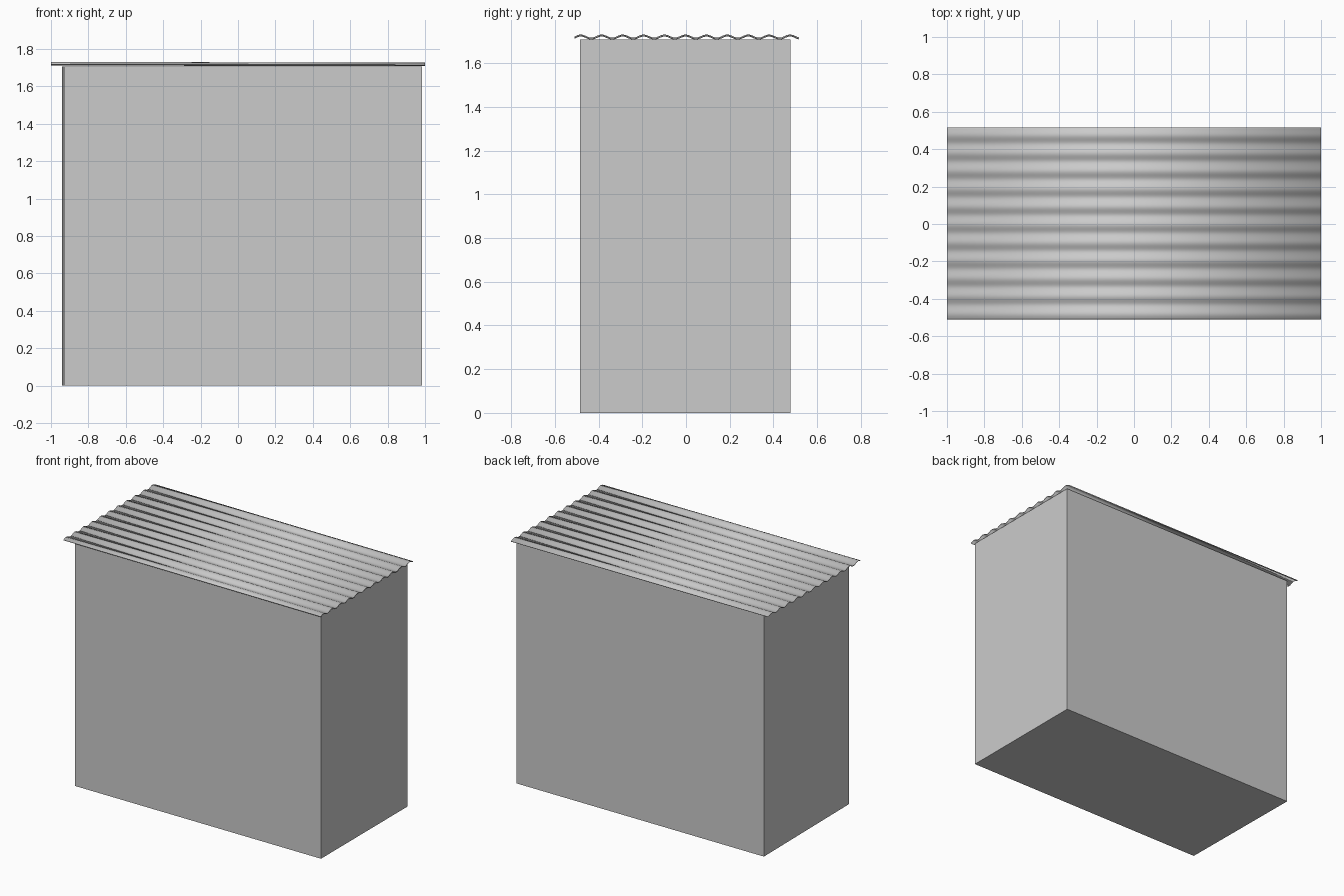
import bpy
import bmesh
import math

if "Cube" in bpy.data.objects:
    bpy.data.objects.remove(bpy.data.objects["Cube"], do_unlink=True)


def make_material(name, color):
    mat = bpy.data.materials.new(name)
    mat.use_nodes = True
    mat.diffuse_color = color
    mat.node_tree.nodes["Principled BSDF"].inputs["Base Color"].default_value = color
    return mat


def make_object(name, bm, mat):
    bmesh.ops.recalc_face_normals(bm, faces=bm.faces)
    mesh = bpy.data.meshes.new(name)
    bm.to_mesh(mesh)
    bm.free()
    mesh.materials.append(mat)
    obj = bpy.data.objects.new(name, mesh)
    bpy.context.collection.objects.link(obj)
    return obj


grey = make_material("light grey", (0.6, 0.6, 0.6, 1))

# Shed body: closed box from a floor outline, very slightly out of square
HEIGHT = 1.707
outline = [(-0.93, -0.485), (0.985, -0.485), (0.985, 0.477), (-0.94, 0.477)]
bm = bmesh.new()
floor = bm.faces.new([bm.verts.new((x, y, 0)) for x, y in outline])
top = bmesh.ops.extrude_face_region(bm, geom=[floor])["geom"]
for v in top:
    if isinstance(v, bmesh.types.BMVert):
        v.co.z = HEIGHT
make_object("shed_body", bm, grey)

# Corrugated roof sheet: a wave profile swept along x, tilted slightly
Y0, Y1, PERIOD, CREST = -0.51, 0.515, 0.0957, 0.476
STEPS = 132
bm = bmesh.new()
rows = []
for i in range(STEPS + 1):
    y = Y0 + (Y1 - Y0) * i / STEPS
    wave = 0.007 * math.cos(math.tau * (y - CREST) / PERIOD)
    rows.append([bm.verts.new((x, y, 1.719 - 0.002 * x + wave)) for x in (-1, 1)])
for a, b in zip(rows, rows[1:]):
    bm.faces.new((a[0], a[1], b[1], b[0]))
roof = make_object("corrugated_roof", bm, grey)

# Thin metal thickness
solid = roof.modifiers.new("thickness", "SOLIDIFY")
solid.thickness = 0.005
solid.offset = 0

bpy.context.view_layer.objects.active = roof
roof.select_set(True)
bpy.ops.object.shade_smooth_by_angle(angle=math.radians(40))
